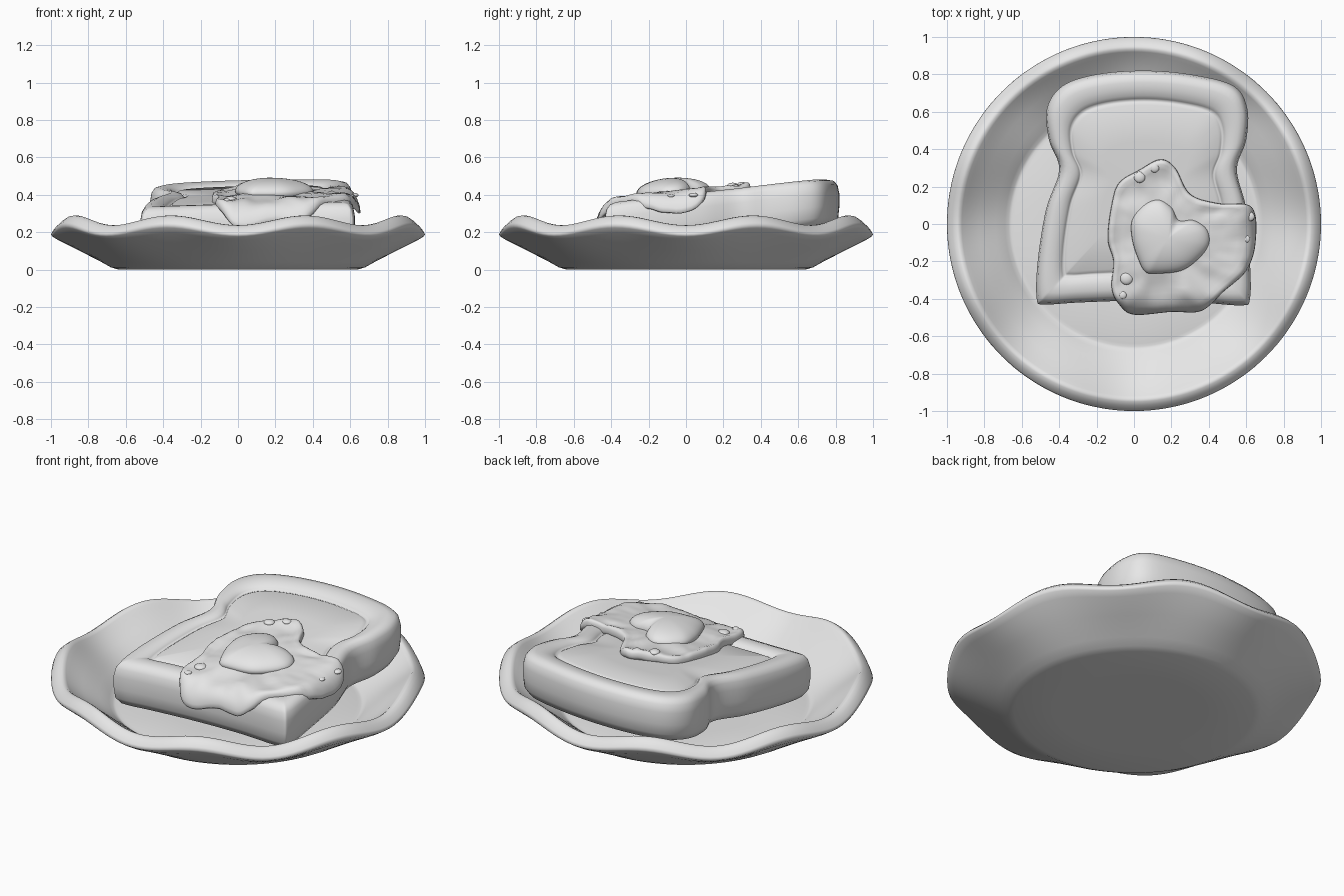
import bpy, bmesh, math
from math import pi, cos, sin
from mathutils import Vector, noise

cube = bpy.data.objects.get("Cube")
if cube:
    bpy.data.objects.remove(cube, do_unlink=True)

grey = bpy.data.materials.new("light_grey")
grey.use_nodes = True
grey.diffuse_color = (0.8, 0.8, 0.8, 1)
grey.node_tree.nodes["Principled BSDF"].inputs["Base Color"].default_value = (0.8, 0.8, 0.8, 1)


def smooth_outline(points, steps):
    """Closed Catmull-Rom curve through the points."""
    pts = [Vector(p) for p in points]
    n, out = len(pts), []
    for i in range(n):
        a, b, c, d = (pts[(i + k) % n] for k in (-1, 0, 1, 2))
        for s in range(steps):
            t = s / steps
            out.append(0.5 * (2 * b + (c - a) * t + (2 * a - 5 * b + 4 * c - d) * t ** 2
                              + (3 * b - a - 3 * c + d) * t ** 3))
    return out


def loft(name, outline, centre, rings, surface):
    """Stack scaled copies of an outline; surface(x, y, scale, offset) gives the height."""
    centre = Vector(centre)
    bm = bmesh.new()
    loops = []
    for scale, offset in rings:
        loop = []
        for p in outline:
            q = centre + (p - centre) * scale
            loop.append(bm.verts.new((q.x, q.y, surface(q.x, q.y, scale, offset))))
        loops.append(loop)
    n = len(outline)
    for low, high in zip(loops, loops[1:]):
        for i in range(n):
            j = (i + 1) % n
            bm.faces.new((low[i], low[j], high[j], high[i]))
    for loop, (scale, offset) in ((loops[0][::-1], rings[0]), (loops[-1], rings[-1])):
        tip = bm.verts.new((centre.x, centre.y, surface(centre.x, centre.y, 0, offset)))
        for i in range(n):
            bm.faces.new((loop[i], loop[(i + 1) % n], tip))
    bmesh.ops.recalc_face_normals(bm, faces=bm.faces)
    return finish(name, bm)


def finish(name, bm):
    mesh = bpy.data.meshes.new(name)
    bm.to_mesh(mesh)
    bm.free()
    for f in mesh.polygons:
        f.use_smooth = True
    mesh.materials.append(grey)
    obj = bpy.data.objects.new(name, mesh)
    bpy.context.collection.objects.link(obj)
    return obj


# Plate: round lathe with eight waves on its rim
def plate_height(x, y, r, z):
    lift = min(max((z - 0.06) / 0.16, 0), 1)
    return z - 0.026 * lift * cos(8 * math.atan2(y, x))


circle = [Vector((cos(a * pi / 72), sin(a * pi / 72))) for a in range(144)]
plate_profile = [(0.4, 0), (0.64, 0), (0.68, 0.012), (0.73, 0.04), (0.85, 0.11), (0.96, 0.175),
                 (0.993, 0.2), (1, 0.212), (0.994, 0.226), (0.97, 0.248), (0.95, 0.262),
                 (0.935, 0.263), (0.92, 0.252), (0.9, 0.232), (0.83, 0.18), (0.74, 0.115),
                 (0.69, 0.08), (0.67, 0.062), (0.655, 0.058), (0.64, 0.062), (0.4, 0.062)]
loft("plate", circle, (0, 0), plate_profile, plate_height)


# Toast: tilted slab with a rounded crust and a sunken middle
def toast_top(x, y):
    return 0.39 + 0.115 * y + 0.025 * x


toast_outline = smooth_outline([
    (-0.52, -0.4), (-0.515, -0.2), (-0.47, 0.08), (-0.4, 0.29), (-0.455, 0.45), (-0.465, 0.62),
    (-0.38, 0.74), (-0.2, 0.8), (0.05, 0.82), (0.3, 0.8), (0.53, 0.74), (0.605, 0.62),
    (0.6, 0.45), (0.55, 0.29), (0.6, 0.08), (0.62, -0.2), (0.62, -0.4), (0.57, -0.435),
    (0.3, -0.415), (0, -0.41), (-0.3, -0.42), (-0.48, -0.43)], 6)
toast_profile = [(0.5, -0.26), (0.86, -0.26), (0.95, -0.25), (0.99, -0.21), (1, -0.15),
                 (1, -0.08), (0.985, -0.035), (0.955, -0.01), (0.9, 0), (0.84, -0.002),
                 (0.79, -0.009), (0.765, -0.02), (0.75, -0.032), (0.735, -0.026),
                 (0.71, -0.018), (0.4, -0.015)]
loft("toast", toast_outline, (0.06, 0.185), toast_profile,
     lambda x, y, s, off: toast_top(x, y) + off)


# Egg white: lumpy sheet drooping over the front and left edges of the toast
def egg_height(x, y, s, off):
    droop = max(0, x - 0.56) ** 2 * 9 + max(0, -0.37 - y) ** 2 * 7
    lumps = noise.noise(Vector((x * 7, y * 7, 3))) * 0.016
    lumps += noise.noise(Vector((x * 17, y * 17, 8))) * 0.008 * s
    return toast_top(x, y) + off + lumps - droop


egg_outline = smooth_outline([
    (0.03, 0.29), (0.14, 0.345), (0.22, 0.3), (0.3, 0.16), (0.45, 0.11), (0.63, 0.09),
    (0.65, -0.1), (0.6, -0.25), (0.48, -0.36), (0.36, -0.465), (0.2, -0.47), (0, -0.485),
    (-0.08, -0.43), (-0.12, -0.34), (-0.11, -0.2), (-0.14, -0.08), (-0.12, 0.1),
    (-0.08, 0.22)], 8)
egg_profile = [(0.5, -0.025), (0.94, -0.03), (0.985, -0.025), (1, -0.008), (0.995, 0.012),
               (0.975, 0.025), (0.94, 0.03), (0.88, 0.027)]
egg_profile += [(0.8 - 0.08 * i, 0.022 + 0.002 * i) for i in range(9)]
loft("egg_white", egg_outline, (0.15, -0.1), egg_profile, egg_height)

# Small bubbles along the edge of the egg white
for i, (x, y, r) in enumerate([(0.03, 0.25, 0.03), (0.11, 0.3, 0.025), (-0.04, -0.29, 0.035),
                               (-0.06, -0.38, 0.02), (0.62, 0.04, 0.025), (0.6, -0.08, 0.02)]):
    bm = bmesh.new()
    bmesh.ops.create_uvsphere(bm, u_segments=20, v_segments=12, radius=r)
    bubble = finish(f"egg_bubble_{i + 1}", bm)
    bubble.location = (x, y, egg_height(x, y, 1, 0.022))
    bubble.scale.z = 0.5

# Yolk: heart-shaped dome
yolk_outline = smooth_outline([
    (-0.01, 0.02), (0.05, 0.1), (0.13, 0.13), (0.2, 0.09), (0.24, 0.02), (0.32, 0.02),
    (0.39, -0.03), (0.4, -0.11), (0.34, -0.19), (0.25, -0.25), (0.12, -0.265),
    (0.06, -0.255), (0.02, -0.18), (-0.01, -0.08)], 7)
yolk_profile = [(0.8, 0), (0.96, 0.01)]
yolk_profile += [(cos(a * pi / 24), 0.03 + 0.075 * sin(a * pi / 24)) for a in range(12)]
loft("yolk", yolk_outline, (0.18, -0.08), yolk_profile,
     lambda x, y, s, off: toast_top(0.18, y * 0.5 - 0.04) + off)
